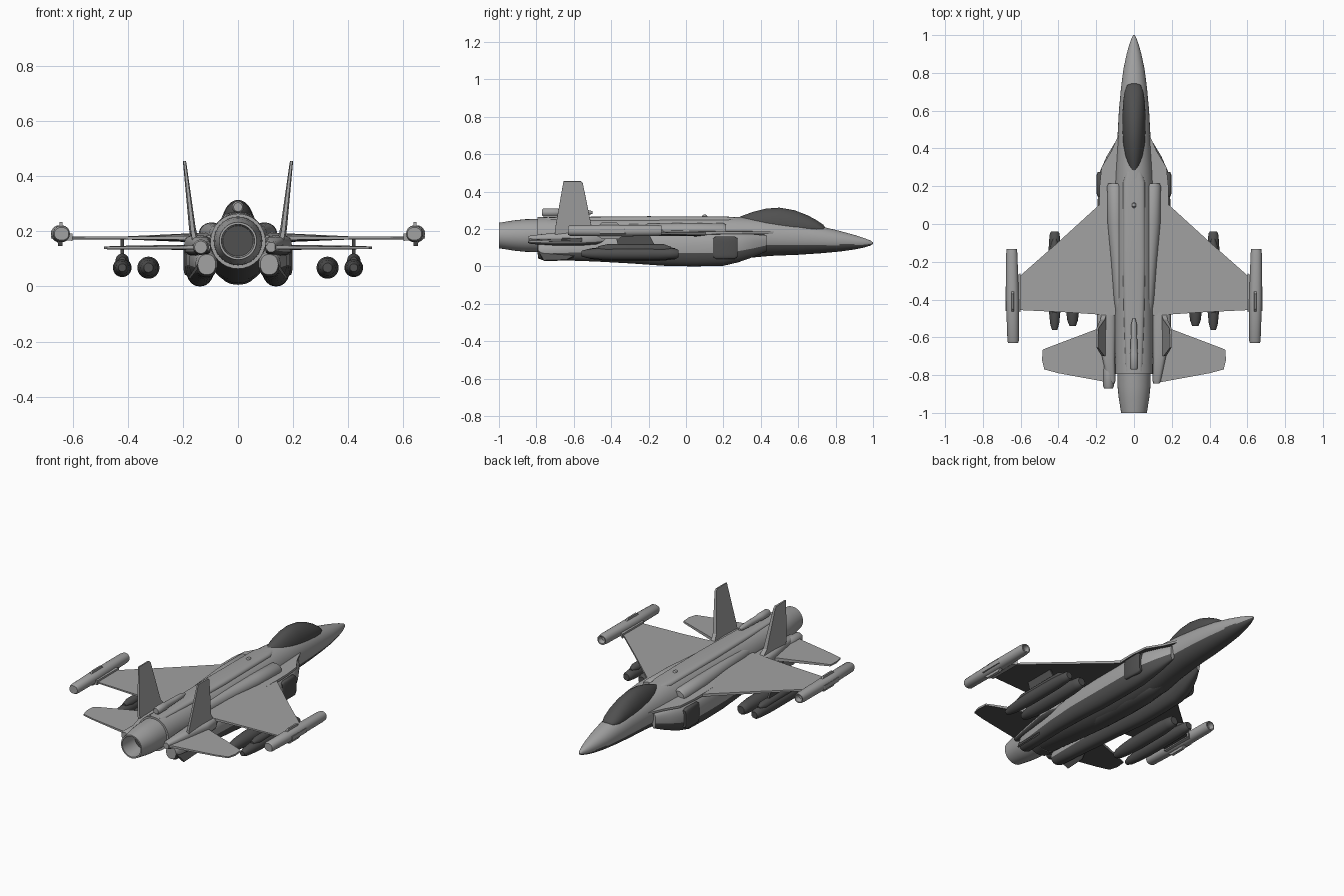
import bpy, bmesh, math
from mathutils import Vector

def material(name, v):
    m = bpy.data.materials.new(name)
    m.diffuse_color = (v, v, v, 1)
    return m

GREY = material("hull_grey", 0.36)
DARK = material("dark_glass_and_underside", 0.08)

def finish(name, bm, mat, mirror, under, angle=35):
    """under: faces pointing down more than this get the dark underside colour."""
    bmesh.ops.recalc_face_normals(bm, faces=bm.faces)
    bm.normal_update()
    if under is not None:
        for f in bm.faces:
            f.material_index = 1 if f.normal.z < under else 0
    me = bpy.data.meshes.new(name)
    bm.to_mesh(me)
    bm.free()
    me.materials.append(mat)
    if under is not None:
        me.materials.append(DARK)
    me.shade_smooth()
    me.set_sharp_from_angle(angle=math.radians(angle))
    ob = bpy.data.objects.new(name, me)
    bpy.context.collection.objects.link(ob)
    if mirror:
        ob.modifiers.new("mirror", 'MIRROR').use_mirror_merge = False
    return ob

def loft(name, rings, mat=GREY, mirror=False, n=2.0, sides=32, under=None):
    """Skin through superellipse rings: (y, centre x, half width, z bottom, z top)."""
    bm = bmesh.new()
    loops = []
    for y, cx, hw, zb, zt in rings:
        loop = []
        for i in range(sides):
            a = 2 * math.pi * i / sides
            c, s = math.cos(a), math.sin(a)
            px = math.copysign(abs(c) ** (2 / n), c)
            pz = math.copysign(abs(s) ** (2 / n), s)
            loop.append(bm.verts.new((cx + hw * px, y, (zb + zt) / 2 + (zt - zb) / 2 * pz)))
        loops.append(loop)
    for a, b in zip(loops, loops[1:]):
        for i in range(sides):
            j = (i + 1) % sides
            bm.faces.new((a[i], a[j], b[j], b[i]))
    bm.faces.new(loops[0])
    bm.faces.new(loops[-1])
    return finish(name, bm, mat, mirror, under)

def plate(name, pts, axis, mat=GREY, mirror=True, under=None):
    """Thin surface: (x, y, z, half thickness) outline, thickened along axis."""
    bm = bmesh.new()
    ax = Vector(axis).normalized()
    up = [bm.verts.new(Vector(p[:3]) + ax * p[3]) for p in pts]
    lo = [bm.verts.new(Vector(p[:3]) - ax * p[3]) for p in pts]
    bm.faces.new(up)
    bm.faces.new(lo[::-1])
    for i in range(len(pts)):
        j = (i + 1) % len(pts)
        bm.faces.new((up[i], lo[i], lo[j], up[j]))
    return finish(name, bm, mat, mirror, under, 25)

def tube(x, z, r, ys):
    return [(y, x, r * k, z - r * k, z + r * k) for y, k in ys]

# Fuselage, dark below
loft("fuselage", [
    (1.0, 0, .004, .120, .128), (.985, 0, .012, .111, .139), (.95, 0, .025, .100, .152),
    (.9, 0, .039, .090, .168), (.82, 0, .056, .079, .190), (.72, 0, .069, .070, .214),
    (.6, 0, .080, .062, .237), (.45, 0, .088, .056, .252), (.3, 0, .098, .042, .263),
    (.2, 0, .105, .022, .266), (.05, 0, .108, .010, .266), (-.1, 0, .108, .010, .266),
    (-.3, 0, .106, .020, .264), (-.5, 0, .102, .040, .260), (-.68, 0, .1, .062, .260),
    (-.79, 0, .097, .072, .260)], n=2.1, sides=48, under=-.3)

# Flat-topped spine running down the back
loft("spine", [(.32, 0, .03, .20, .258), (.22, 0, .058, .20, .266), (-.2, 0, .06, .20, .268),
               (-.45, 0, .055, .20, .266), (-.78, 0, .045, .20, .262)], n=4)
loft("spine_dome", tube(0, .265, .012, [(.115, .3), (.108, .9), (.1, 1), (.092, .9), (.085, .3)]))
loft("tail_rod", tube(0, .288, .02, [(-.5, .35), (-.53, .75), (-.6, .85), (-.68, .95), (-.69, 1.1),
                                     (-.76, 1.1), (-.77, .8)]))

# Cockpit canopy
loft("canopy", [(.745, 0, .018, .185, .207), (.735, 0, .036, .175, .222), (.70, 0, .050, .16, .246),
                (.65, 0, .057, .15, .273), (.58, 0, .061, .13, .300), (.5, 0, .061, .12, .314),
                (.43, 0, .058, .13, .309), (.36, 0, .049, .14, .292), (.31, 0, .037, .16, .274),
                (.28, 0, .02, .19, .262)], DARK)

# Engine nozzle with hollow end
loft("nozzle", [(y, 0, r, .165 - r, .165 + r) for y, r in
                [(-.76, .09), (-.80, .088), (-.86, .087), (-.92, .081), (-1.0, .068), (-1.0, .060), (-.88, .055)]])
loft("nozzle_core", tube(0, .165, .056, [(-.885, 1), (-.89, 1)]), DARK)
loft("nozzle_collar", [(-.74, 0, .1, .064, .264), (-.795, 0, .1, .064, .264)], under=-.3)

# Side intakes and ducts running back under the wing
loft("intake_duct", [
    (.43, .09, .012, .08, .165), (.36, .108, .036, .05, .172), (.28, .128, .052, .022, .178),
    (.2, .136, .055, .003, .182), (.05, .138, .055, 0, .185),
    (-.1, .138, .055, .002, .185), (-.3, .135, .052, .016, .180), (-.48, .130, .048, .026, .160),
    (-.65, .120, .043, .032, .138), (-.77, .114, .040, .034, .124), (-.79, .113, .032, .043, .116)],
    mirror=True, n=2.3, under=-.1)
loft("intake_side_pod", [(.275, .180, .012, .05, .15), (.26, .182, .016, .04, .16),
                         (.16, .182, .016, .04, .16), (.145, .180, .012, .05, .15)], DARK, True, 4)

# Shoulder fairings above the wing root
loft("shoulder_fairing", [(.215, .100, .036, .16, .222), (.2, .100, .042, .15, .231),
                          (0, .095, .044, .15, .232), (-.2, .083, .038, .15, .228),
                          (-.4, .072, .034, .15, .223), (-.5, .07, .02, .16, .21)], mirror=True)

# Leading edge extension, wings and tailplanes
UP = (0, 0, 1)
plate("root_extension", [(.03, .50, .18, .012), (.083, .47, .18, .006), (.12, .385, .18, .006),
                         (.172, .30, .18, .006), (.182, .2, .18, .006), (.182, .09, .178, .008),
                         (.182, -.2, .176, .014), (.03, -.2, .18, .02)], UP, under=-.5)
plate("wing", [(.06, .14, .176, .020), (.175, .11, .176, .008), (.40, -.095, .176, .006),
               (.615, -.285, .176, .005), (.62, -.455, .176, .004), (.35, -.468, .176, .005),
               (.10, -.485, .176, .008), (.06, -.2, .176, .022)], UP, under=-.5)
plate("tailplane", [(.10, -.52, .142, .010), (.22, -.565, .142, .009), (.44, -.648, .141, .006),
                    (.483, -.665, .14, .005), (.487, -.72, .14, .005), (.475, -.77, .14, .004),
                    (.40, -.79, .14, .004), (.10, -.845, .142, .007)], UP, under=-.5)

# Booms carrying the tail surfaces
loft("tail_boom", [(-.38, .12, .02, .13, .18), (-.48, .145, .05, .115, .185), (-.56, .145, .05, .11, .185),
                   (-.7, .135, .035, .11, .18), (-.83, .12, .022, .12, .165), (-.845, .12, .015, .125, .16)],
     mirror=True, n=3, under=-.3)
loft("left_boom_tip", tube(-.135, .142, .028, [(-.74, .8), (-.78, 1), (-.86, 1), (-.87, .8)]), under=-.3)

# Canted fins above, small fins below
plate("vertical_tail", [(.158, -.47, .17, .014), (.166, -.505, .215, .012), (.193, -.552, .445, .006),
                        (.194, -.562, .455, .005), (.194, -.655, .455, .004), (.164, -.70, .20, .007),
                        (.158, -.70, .17, .008)], (1, 0, -.12))
plate("ventral_fin", [(.14, -.54, .08, .006), (.175, -.64, .034, .004), (.177, -.76, .030, .004),
                      (.14, -.79, .08, .006)], (.8, 0, .6), DARK)

# Wing-tip pods
loft("wingtip_pod", [(-.16, .647, .017, .177, .207), (-.132, .647, .022, .172, .212),
                     (-.132, .647, .027, .165, .218), (-.16, .647, .030, .162, .222),
                     (-.4, .644, .034, .160, .222), (-.62, .640, .030, .163, .220),
                     (-.63, .640, .026, .168, .214)], mirror=True, n=2.2)
plate("wingtip_pod_rail", [(.60, -.26, .178, .013), (.66, -.3, .185, .013), (.679, -.33, .188, .013),
                           (.679, -.46, .188, .013), (.60, -.465, .178, .013)], UP)
plate("wingtip_pod_fin", [(.642, -.35, .215, .006), (.642, -.37, .234, .005), (.642, -.45, .234, .005),
                          (.642, -.47, .215, .006)], (1, 0, 0))
plate("wingtip_lower_fin", [(.645, -.33, .17, .01), (.645, -.36, .147, .008), (.645, -.45, .147, .008),
                            (.645, -.48, .17, .01)], (1, 0, 0))

# Stores under each wing
PROFILE = [(0, .55), (.02, .75), (.08, .85), (.2, .97), (.35, 1), (.65, 1), (.82, .88), (.94, .7), (1, .42)]
for name, x, z, r, y0, y1 in (("inner_store", .325, .068, .040, -.05, -.54),
                              ("outer_store", .42, .068, .034, -.04, -.56)):
    loft(name, tube(x, z, r, [(y0 + (y1 - y0) * t, k) for t, k in PROFILE]), DARK, True)
loft("outer_store_rack", tube(.42, .095, .024, [(-.08, .4), (-.12, 1), (-.42, 1), (-.47, .5)]), DARK, True)
plate("store_pylon", [(.42, -.16, .10, .006), (.42, -.20, .176, .006), (.42, -.38, .176, .006),
                      (.42, -.36, .10, .006)], (1, 0, 0), DARK)

# Long belly fairing on the centreline
loft("belly_fairing", [(.24, 0, .02, .03, .06), (.18, 0, .05, .012, .08), (0, 0, .062, .006, .08),
                       (-.25, 0, .058, .012, .08), (-.42, 0, .03, .035, .08)], DARK)
